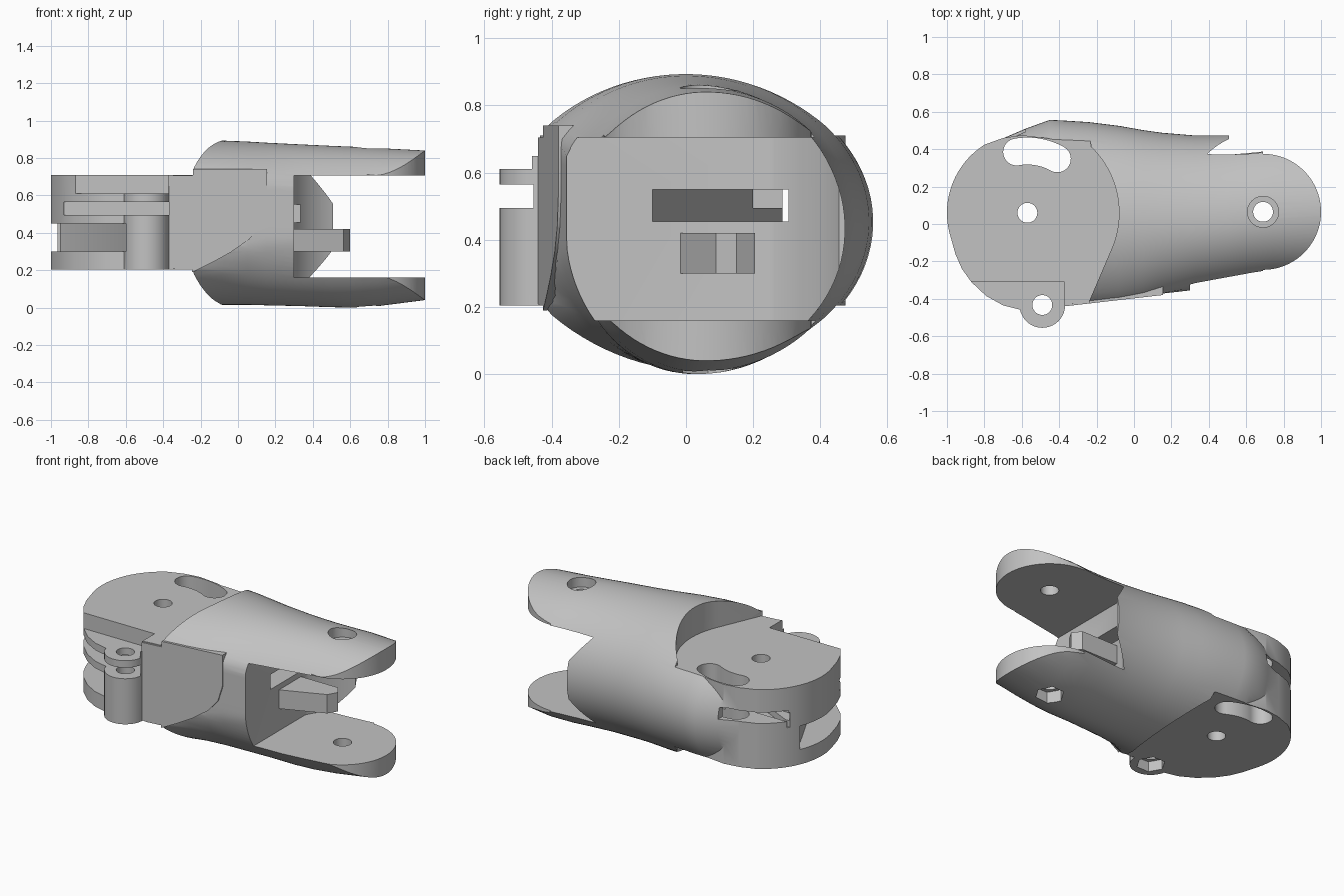
import bpy, bmesh
from math import sin, cos, pi, radians

if "Cube" in bpy.data.objects:
    bpy.data.objects.remove(bpy.data.objects["Cube"])

grey = bpy.data.materials.new("plain grey")
grey.use_nodes = True
GREY = (0.54, 0.54, 0.54, 1)
grey.diffuse_color = GREY
grey.node_tree.nodes["Principled BSDF"].inputs["Base Color"].default_value = GREY


def skin(name, rings):
    """Closed solid through a list of equal-length rings of points."""
    bm = bmesh.new()
    loops = [[bm.verts.new(p) for p in ring] for ring in rings]
    n = len(loops[0])
    for a, b in zip(loops, loops[1:]):
        for i in range(n):
            j = (i + 1) % n
            bm.faces.new((a[i], a[j], b[j], b[i]))
    bm.faces.new(loops[0][::-1])
    bm.faces.new(loops[-1])
    bmesh.ops.recalc_face_normals(bm, faces=bm.faces)
    mesh = bpy.data.meshes.new(name)
    bm.to_mesh(mesh)
    bm.free()
    mesh.materials.append(grey)
    ob = bpy.data.objects.new(name, mesh)
    bpy.context.collection.objects.link(ob)
    return ob


def prism(name, pts, z0, z1):
    return skin(name, [[(x, y, z) for x, y in pts] for z in (z0, z1)])


def box(name, x0, x1, y0, y1, z0, z1):
    return prism(name, [(x0, y0), (x1, y0), (x1, y1), (x0, y1)], z0, z1)


def arc(c, r, a0, a1, n=24):
    angles = [radians(a0 + (a1 - a0) * i / n) for i in range(n + 1)]
    return [(c[0] + r * cos(a), c[1] + r * sin(a)) for a in angles]


def disc(name, c, r, z0, z1, n=40):
    return prism(name, arc(c, r, 0, 360, n)[:-1], z0, z1)


def combine(target, tool, operation):
    """Apply a boolean and discard the tool."""
    tool.hide_render = True
    mod = target.modifiers.new("bool", 'BOOLEAN')
    mod.operation, mod.solver, mod.object = operation, 'EXACT', tool
    bpy.context.view_layer.objects.active = target
    bpy.ops.object.modifier_apply(modifier=mod.name)
    bpy.data.objects.remove(tool)


def front_plane(x):
    return -0.44 + 0.115 * (x + 0.37)


PIVOT, LUG, BOSS = (-0.57, 0.06), (0.69, 0.065), (-0.49, -0.433)

# Tubular shell: x, centre y, back width, upper front width, lower front width, bottom z, top z
stations = [
    (-0.72, 0.0, 0.45, 0.36, 0.36, 0.02, 0.88), (-0.58, 0.0, 0.51, 0.41, 0.41, 0.02, 0.89),
    (-0.45, 0.0, 0.557, 0.45, 0.45, 0.01, 0.895), (-0.37, 0.0, 0.553, 0.53, 0.52, 0.01, 0.895),
    (-0.24, 0.0, 0.545, 0.54, 0.52, 0.015, 0.895), (-0.08, 0.0, 0.525, 0.52, 0.43, 0.015, 0.893),
    (0.05, 0.0, 0.502, 0.49, 0.40, 0.015, 0.888), (0.15, 0.0, 0.488, 0.455, 0.38, 0.012, 0.882),
    (0.33, 0.005, 0.468, 0.405, 0.36, 0.008, 0.873), (0.5, 0.015, 0.458, 0.385, 0.36, 0.002, 0.865),
    (0.62, 0.03, 0.45, 0.38, 0.36, 0.0, 0.86), (0.75, 0.04, 0.46, 0.37, 0.355, 0.008, 0.853),
    (1.0, 0.06, 0.42, 0.37, 0.36, 0.04, 0.84)]


def oval(x, c, rear, upper, lower, z0, z1, n=96):
    """Lopsided ellipse, flattened just behind the slanted front plane."""
    ring = []
    for i in range(n):
        a = 2 * pi * (i + 0.5) / n
        width = rear if cos(a) > 0 else upper if sin(a) > 0 else lower
        y = max(c + width * cos(a), front_plane(x) + 0.008)
        ring.append((x, y, (z0 + z1) / 2 + (z1 - z0) / 2 * sin(a)))
    return ring


body = skin("knuckle_body", [oval(*s) for s in stations])

# Rounded lug ends
outline = [(-1.2, -0.9), (0.68, -0.9)] + arc(LUG, 0.31, -90, 90, 40) + [(0.68, 0.9), (-1.2, 0.9)]
combine(body, prism("lug_outline", outline, -0.2, 1.2), 'INTERSECT')

# Flat panel on the front side
panel = [(-0.37, 0.21), (-0.24, 0.19), (-0.14, 0.24), (-0.04, 0.295), (0.06, 0.365),
         (0.125, 0.44), (0.155, 0.54), (0.155, 0.74), (-0.24, 0.74), (-0.24, 0.705), (-0.37, 0.705)]
combine(body, skin("side_panel", [[(x, front_plane(x), z) for x, z in panel],
                                  [(x, -0.22, z) for x, z in panel]]), 'UNION')

# Recesses above and below the hinge disc
recess = [(-1.3, -0.9), (-0.45, -0.9), (-0.245, -0.425)] + arc(PIVOT, 0.49, -25, 46, 30) \
    + [(-0.28, 0.9), (-1.3, 0.9)]
combine(body, prism("top_recess", recess, 0.71, 1.2), 'DIFFERENCE')
combine(body, prism("bottom_recess", recess, -0.3, 0.205), 'DIFFERENCE')

# Hinge disc and bolt boss
plate = arc(PIVOT, 0.43, 122, 195, 40) + [
    (-0.955, -0.16), (-0.92, -0.24), (-0.87, -0.31), (-0.79, -0.385), (-0.70, -0.435),
    (-0.60, -0.46), (-0.37, -0.435), (-0.23, -0.40), (-0.12, -0.1), (-0.1, 0.1),
    (-0.2, 0.39), (-0.33, 0.43), (-0.47, 0.46), (-0.6, 0.475), (-0.7, 0.46)]
combine(body, prism("hinge_disc", plate, 0.205, 0.71), 'UNION')
combine(body, disc("bolt_boss", BOSS, 0.122, 0.205, 0.65), 'UNION')
combine(body, box("boss_step", -1.2, -0.371, -0.9, -0.31, 0.61, 0.9), 'DIFFERENCE')

# Fork gap between the lugs, with a curved rear wall
gap = [(0.3, -0.9), (1.3, -0.9), (1.3, 0.9), (0.51, 0.9)] + arc(LUG, 0.43, 115, 155, 16)
combine(body, prism("fork_gap", gap, 0.16, 0.705), 'DIFFERENCE')

# Strap channel with a slanted end, and the slots opening at the disc rim
channel = [(0.4, -0.1), (0.4, 0.305), (-1.1, 0.305), (-1.1, 0.287), (-0.9, 0.287), (-0.1, -0.1)]
combine(body, prism("strap_channel", channel, 0.455, 0.55), 'DIFFERENCE')
for name, x0, x1, y0, y1 in (("rear_slot", -0.93, -0.58, 0.2, 0.9),
                             ("front_slot", -0.93, -0.37, -0.9, -0.2)):
    combine(body, box(name, x0, x1, y0, y1, 0.495, 0.565), 'DIFFERENCE')
pocket = [(-0.95, 0.23), (-0.6, -0.46), (-0.6, -0.9), (-1.3, -0.9), (-1.3, 0.23)]
combine(body, prism("rim_pocket", pocket, 0.30, 0.45), 'DIFFERENCE')

# Curved guide slot around the pivot
ends = [(PIVOT[0] + 0.33 * cos(radians(a)), PIVOT[1] + 0.33 * sin(radians(a))) for a in (61, 100)]
guide = arc(PIVOT, 0.402, 61, 100) + arc(ends[1], 0.072, 100, 280)[1:-1] \
    + arc(PIVOT, 0.258, 100, 61) + arc(ends[0], 0.072, -119, 61)[1:-1]
combine(body, prism("guide_slot", guide, -0.1, 1.1), 'DIFFERENCE')

# Bolt holes, counterbore and hexagonal nut seats
for name, c, r, z0, z1, n in (("pivot_hole", PIVOT, 0.053, -0.1, 1.1, 40),
                              ("boss_hole", BOSS, 0.053, -0.1, 1.1, 40),
                              ("lug_hole", LUG, 0.053, -0.1, 1.1, 40),
                              ("lug_counterbore", LUG, 0.083, 0.79, 1.1, 40),
                              ("boss_nut_seat", BOSS, 0.085, -0.1, 0.27, 6),
                              ("lug_nut_seat", LUG, 0.085, -0.1, 0.075, 6)):
    combine(body, disc(name, c, r, z0, z1, n), 'DIFFERENCE')

# Stop tab in the fork
tab = [(0.29, -0.02), (0.565, 0.09), (0.6, 0.15), (0.56, 0.205), (0.29, 0.205)]
stop = prism("stop_tab", tab, 0.30, 0.42)

# Smooth curved walls, sharp edges
bpy.ops.object.select_all(action='DESELECT')
for ob in (body, stop):
    ob.select_set(True)
    bpy.context.view_layer.objects.active = ob
bpy.ops.object.shade_smooth_by_angle(angle=radians(28))
